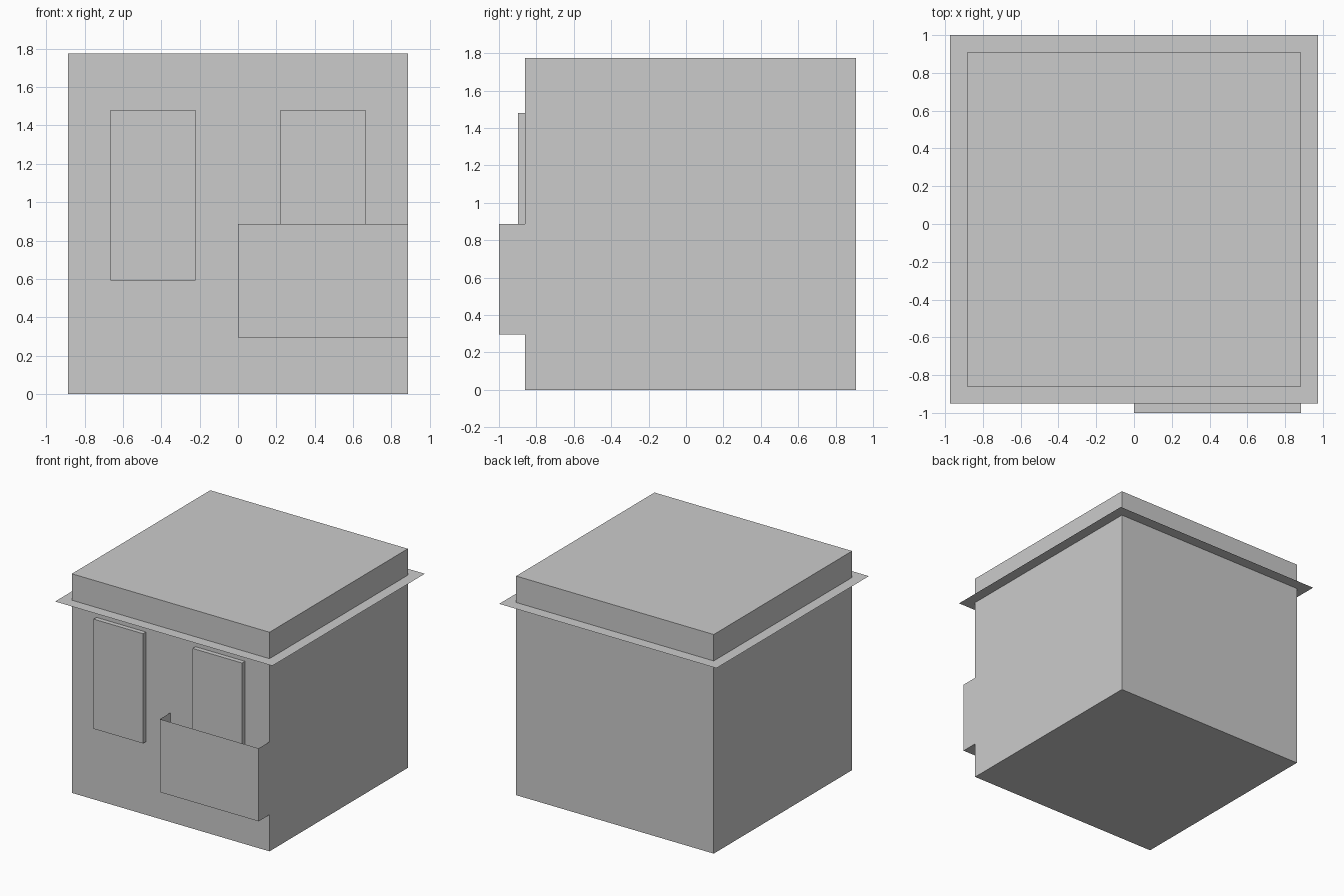
import bpy, bmesh
from mathutils import Vector

if "Cube" in bpy.data.objects:
    bpy.data.objects.remove(bpy.data.objects["Cube"])


def box(name, lo, hi, open_dir=None):
    """Box between two corners; open_dir removes the face looking that way."""
    lo, hi = Vector(lo), Vector(hi)
    bm = bmesh.new()
    bmesh.ops.create_cube(bm, size=1)
    for v in bm.verts:
        v.co = (lo + hi) / 2 + Vector(a * b for a, b in zip(v.co, hi - lo))
    bm.normal_update()
    if open_dir:
        faces = [f for f in bm.faces if f.normal.dot(Vector(open_dir)) > 0.9]
        bmesh.ops.delete(bm, geom=faces, context='FACES')
    return finish(name, bm)


def sheet(name, x0, x1, y0, y1, z):
    """Flat horizontal sheet without thickness."""
    bm = bmesh.new()
    corners = [(x0, y0), (x1, y0), (x1, y1), (x0, y1)]
    bm.faces.new([bm.verts.new((x, y, z)) for x, y in corners])
    return finish(name, bm)


def finish(name, bm):
    mesh = bpy.data.meshes.new(name)
    bm.to_mesh(mesh)
    bm.free()
    obj = bpy.data.objects.new(name, mesh)
    bpy.context.collection.objects.link(obj)
    return obj


W = 0.885          # half width of the body
FRONT = -0.861     # front wall of the body

# Main block
box("body", (-W, FRONT, 0), (W, 0.909, 1.774))

# Thin brim around the upper part
sheet("brim", -0.973, 0.973, -0.95, 1.0, 1.56)

# Two raised upright panels on the front
for side, x0 in (("left", -0.665), ("right", 0.222)):
    box(f"{side}_front_panel", (x0, -0.898, 0.592), (x0 + 0.443, FRONT, 1.48),
        open_dir=(0, 1, 0))

# Open-topped tray on the lower right of the front
box("front_tray", (0, -1.0, 0.296), (W, FRONT, 0.887), open_dir=(0, 0, 1))
